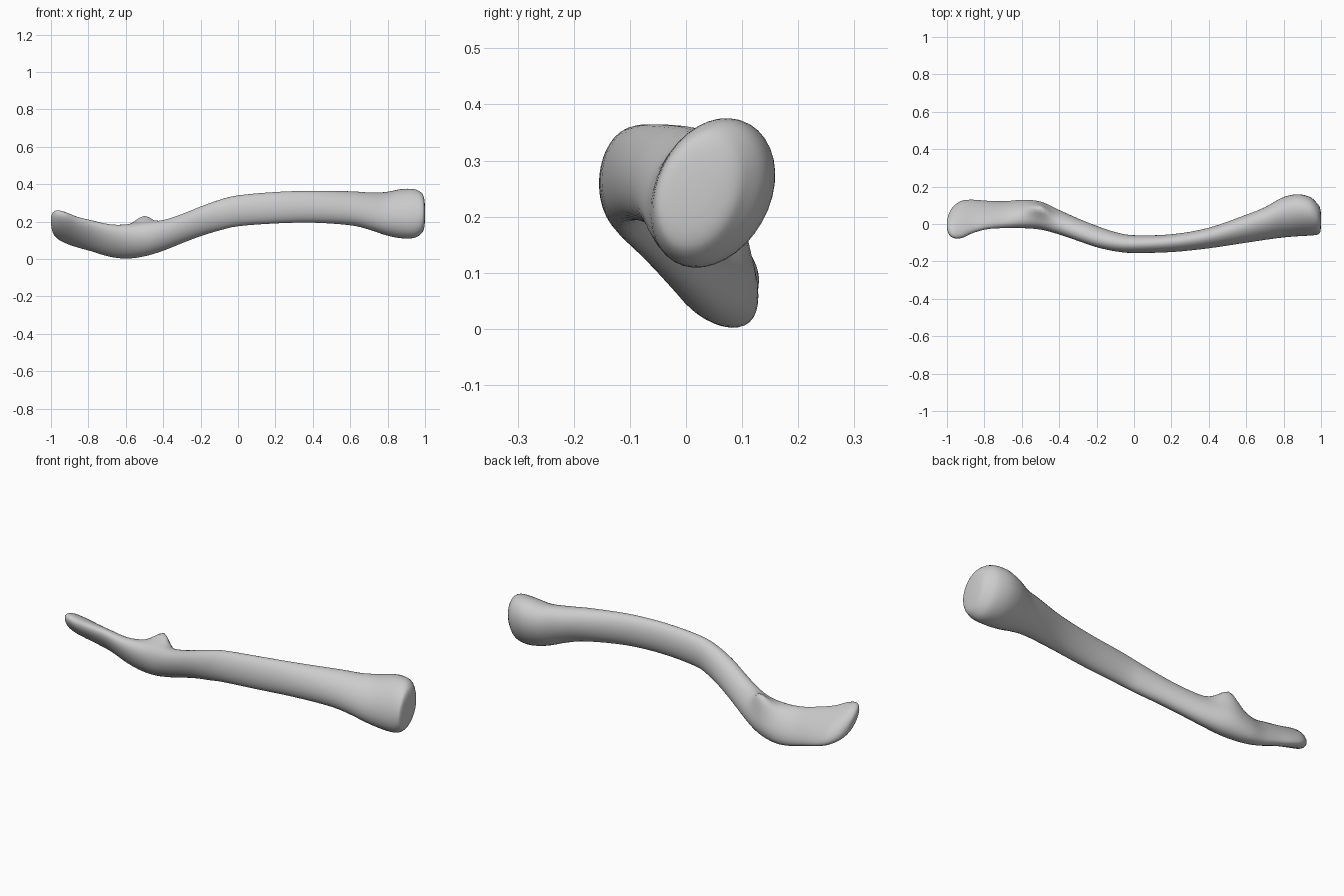
import bpy, bmesh, math

if "Cube" in bpy.data.objects:
    bpy.data.objects.remove(bpy.data.objects["Cube"])

# Stations along the bone: x, y min, y max, z min, z max, tilt of the oval
stations = [
    (-1.0, -.025, .015, .185, .225, -.6),
    (-.99, -.055, .055, .14, .248, -.7),
    (-.965, -.075, .095, .108, .26, -.74),
    (-.92, -.075, .125, .083, .25, -.76),
    (-.86, -.048, .13, .062, .226, -.75),
    (-.78, -.027, .124, .04, .206, -.72),
    (-.69, -.022, .122, .013, .186, -.6),
    (-.6, -.022, .129, .002, .184, -.4),
    (-.5, -.03, .12, .014, .196, -.2),
    (-.4, -.056, .075, .044, .208, -.3),
    (-.3, -.09, .03, .084, .24, -.32),
    (-.2, -.124, -.01, .122, .28, -.28),
    (-.1, -.146, -.043, .152, .316, -.15),
    (0, -.155, -.06, .175, .34, 0),
    (.2, -.15, -.055, .19, .358, .1),
    (.4, -.13, -.02, .194, .365, .15),
    (.6, -.1, .05, .18, .362, .2),
    (.7, -.085, .09, .157, .356, .22),
    (.79, -.073, .14, .127, .358, .25),
    (.87, -.066, .159, .111, .373, .25),
    (.94, -.062, .145, .112, .374, .25),
    (.98, -.057, .11, .135, .355, .25),
    (.995, -.045, .085, .165, .325, .2),
    (1.0, -.01, .05, .21, .28, .2),
]
SEG, SUB = 36, 4


def spline(a, b, c, d, t):
    return [.5 * (2*q + (r-p)*t + (2*p-5*q+4*r-s)*t*t + (3*q-p-3*r+s)*t**3)
            for p, q, r, s in zip(a, b, c, d)]


# Smoothly interpolated sections
sections = []
n = len(stations)
for i in range(n - 1):
    pts = [stations[min(max(i + k, 0), n - 1)] for k in (-1, 0, 1, 2)]
    sections += [spline(*pts, k / SUB) for k in range(SUB)]
sections.append(stations[-1])

# Loft tilted ovals, with a tubercle on the upper back near the flat end
bm = bmesh.new()
rings = []
for x, y0, y1, z0, z1, tilt in sections:
    cy, cz, hy, hz = (y0+y1)/2, (z0+z1)/2, (y1-y0)/2, (z1-z0)/2
    phi = math.asin(tilt)
    along = math.exp(-((x + .5) / (.07 if x < -.5 else .05)) ** 2)
    ring = []
    for k in range(SEG):
        t = 2 * math.pi * k / SEG
        y = cy + hy * math.cos(t - phi / 2)
        z = cz + hz * math.sin(t + phi / 2)
        off = math.atan2(math.sin(t - 1.05), math.cos(t - 1.05))
        bump = along * math.exp(-(off / .45) ** 2)
        ring.append(bm.verts.new((x, y + .012 * bump, z + .05 * bump)))
    rings.append(ring)
for a, b in zip(rings, rings[1:]):
    for k in range(SEG):
        j = (k + 1) % SEG
        bm.faces.new((a[k], a[j], b[j], b[k]))
bm.faces.new(rings[0])
bm.faces.new(rings[-1])
bmesh.ops.recalc_face_normals(bm, faces=bm.faces)

mesh = bpy.data.meshes.new("collar_bone")
bm.to_mesh(mesh)
bm.free()
bone = bpy.data.objects.new("collar_bone", mesh)
bpy.context.collection.objects.link(bone)
for p in mesh.polygons:
    p.use_smooth = True
